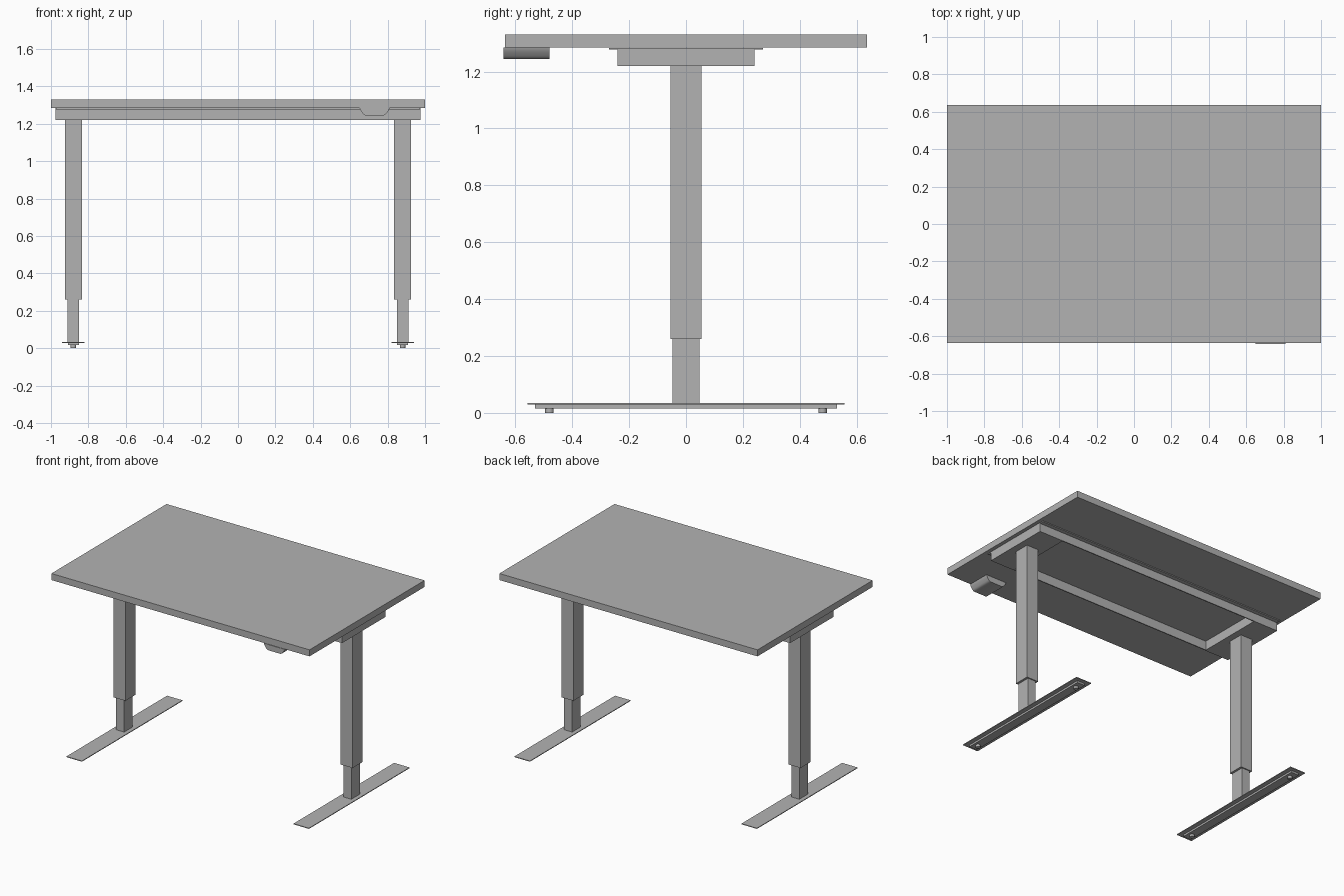
import bpy, bmesh, math

if "Cube" in bpy.data.objects:
    bpy.data.objects.remove(bpy.data.objects["Cube"])

grey = bpy.data.materials.new("light grey")
grey.diffuse_color = (0.45, 0.45, 0.45, 1)
grey.use_nodes = True
grey.node_tree.nodes["Principled BSDF"].inputs["Base Color"].default_value = grey.diffuse_color


def finish(name, bm):
    bmesh.ops.recalc_face_normals(bm, faces=bm.faces[:])
    mesh = bpy.data.meshes.new(name)
    bm.to_mesh(mesh)
    bm.free()
    mesh.materials.append(grey)
    obj = bpy.data.objects.new(name, mesh)
    bpy.context.collection.objects.link(obj)
    return obj


def box(name, x, y, z):
    """Box from (min, max) ranges on each axis."""
    bm = bmesh.new()
    bmesh.ops.create_cube(bm, size=1)
    for v in bm.verts:
        for i, (lo, hi) in enumerate((x, y, z)):
            v.co[i] = lo if v.co[i] < 0 else hi
    return finish(name, bm)


def prism(name, points, axis, lo, hi):
    """Closed profile extruded along axis 0 (points are y, z) or 1 (points are x, z)."""
    bm = bmesh.new()
    verts = [bm.verts.new((lo, a, b) if axis == 0 else (a, lo, b)) for a, b in points]
    face = bm.faces.new(verts)
    new = bmesh.ops.extrude_face_region(bm, geom=[face])["geom"]
    for v in new:
        if isinstance(v, bmesh.types.BMVert):
            v.co[axis] = hi
    return finish(name, bm)


def glide(name, x, y):
    bm = bmesh.new()
    bmesh.ops.create_cone(bm, cap_ends=True, segments=20, radius1=0.015,
                          radius2=0.015, depth=0.016)
    bmesh.ops.translate(bm, verts=bm.verts[:], vec=(x, y, 0.008))
    obj = finish(name, bm)
    for p in obj.data.polygons:
        p.use_smooth = abs(p.normal.z) < 0.5
    obj.data.set_sharp_from_angle(angle=math.radians(40))


# Table top
box("table_top", (-1, 1), (-0.637, 0.637), (1.284, 1.33))

# Angle-section rails with outward flanges under the top
for side, s in (("front", -1), ("back", 1)):
    profile = [(0.234, 1.22), (0.241, 1.22), (0.241, 1.277),
               (0.27, 1.277), (0.27, 1.283), (0.234, 1.283)]
    prism(side + "_rail", [(s * y, z) for y, z in profile], 0, -0.973, 0.973)

for side, s in (("left", -1), ("right", 1)):
    c = s * 0.88

    def span(half):
        return (c - half, c + half)

    # Frame end bracket
    box(side + "_bracket", tuple(sorted((s * 0.787, s * 0.975))), (-0.241, 0.241), (1.219, 1.283))
    # Telescoping leg
    box(side + "_outer_leg", span(0.046), (-0.055, 0.055), (0.26, 1.22))
    box(side + "_inner_leg", span(0.031), (-0.047, 0.047), (0.033, 0.265))
    # Foot plate, stiffener and glides
    box(side + "_foot_plate", span(0.06), (-0.557, 0.557), (0.029, 0.034))
    box(side + "_foot_stiffener", span(0.03), (-0.53, 0.53), (0.016, 0.029))
    for end, t in (("front", -1), ("back", 1)):
        glide(f"{side}_{end}_glide", c, t * 0.48)

# Height control box with curved flanks
half = [(0.08, 1.284), (0.078, 1.277), (0.072, 1.267), (0.063, 1.254),
        (0.057, 1.248), (0.048, 1.244)]
outline = [(0.73 - x, z) for x, z in half] + [(0.73 + x, z) for x, z in reversed(half)]
control = prism("control_box", outline, 1, -0.641, -0.48)
for p in control.data.polygons:
    p.use_smooth = abs(p.normal.y) < 0.5
control.data.set_sharp_from_angle(angle=math.radians(40))
